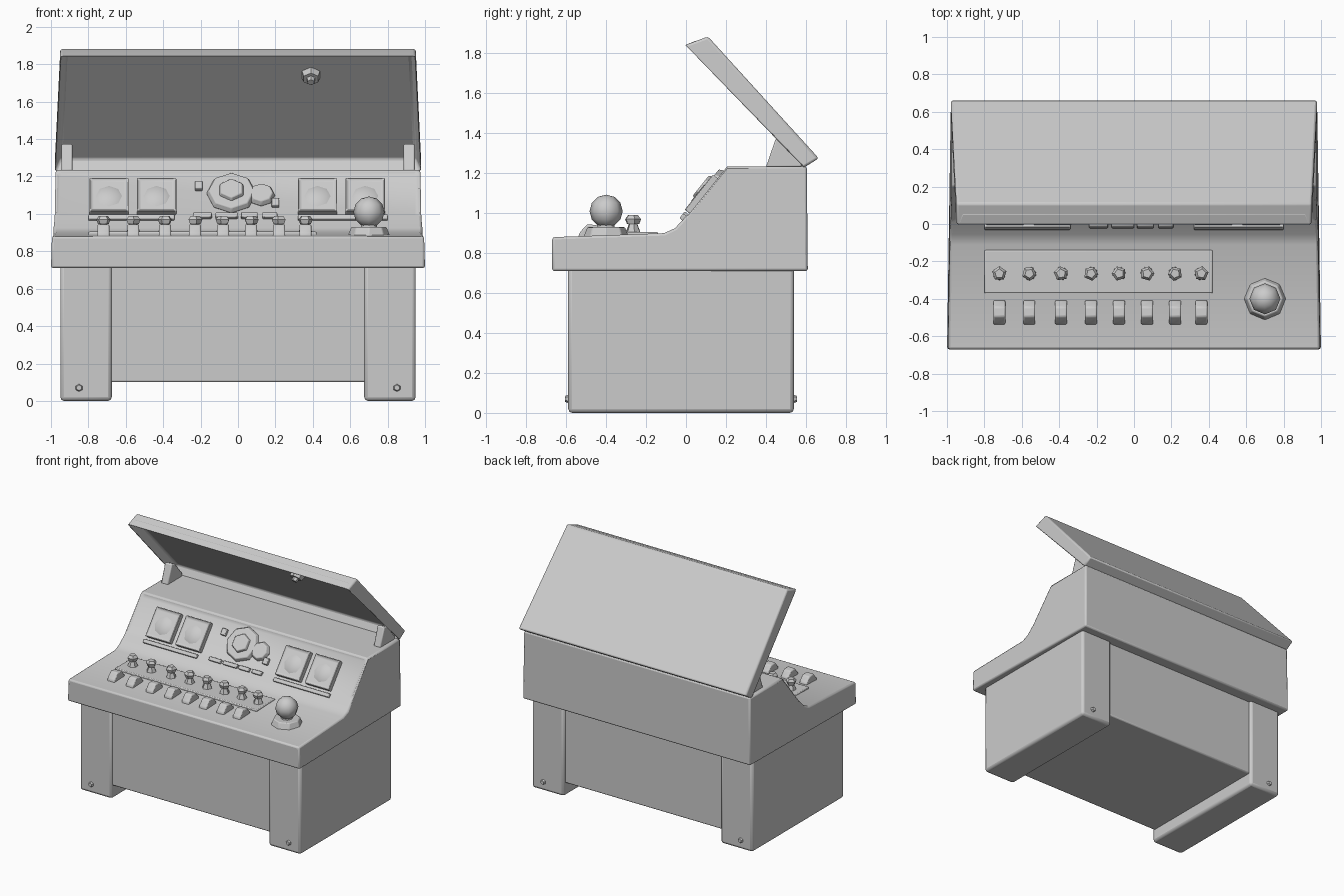
import bpy, bmesh, math
from mathutils import Matrix, Vector

if "Cube" in bpy.data.objects:
    bpy.data.objects.remove(bpy.data.objects["Cube"])

SLOPE = math.atan2(0.25, 0.20)          # tilt of the instrument panel


def finish(name, bm, bevel=0.0, segs=2, angle=35):
    bmesh.ops.recalc_face_normals(bm, faces=bm.faces)
    me = bpy.data.meshes.new(name)
    bm.to_mesh(me)
    bm.free()
    ob = bpy.data.objects.new(name, me)
    bpy.context.collection.objects.link(ob)
    if bevel:
        m = ob.modifiers.new("Bevel", 'BEVEL')
        m.width, m.segments, m.limit_method = bevel, segs, 'ANGLE'
    if angle:
        bpy.ops.object.select_all(action='DESELECT')
        ob.select_set(True)
        bpy.context.view_layer.objects.active = ob
        bpy.ops.object.shade_smooth_by_angle(angle=math.radians(angle))
    return ob


def prism_bm(pts, x0=None, x1=None):
    """Side profile across x; points are (y, z) or (y, z, half width)."""
    bm = bmesh.new()
    ends = []
    for side in (0, 1):
        vs = []
        for p in pts:
            x = (x0, x1)[side] if x0 is not None else (-p[2], p[2])[side]
            vs.append(bm.verts.new((x, p[0], p[1])))
        ends.append(vs)
        bm.faces.new(vs)
    n = len(pts)
    for i in range(n):
        j = (i + 1) % n
        bm.faces.new((ends[0][i], ends[0][j], ends[1][j], ends[1][i]))
    bmesh.ops.recalc_face_normals(bm, faces=bm.faces)
    return bm


def sink_face(bm, normal, width, depth):
    """Inset the face that best matches a direction and push it inwards."""
    bm.normal_update()
    f = max(bm.faces, key=lambda f: (round(f.normal.dot(Vector(normal)), 3), f.calc_area()))
    bmesh.ops.inset_region(bm, faces=[f], thickness=width, depth=0)
    d = f.normal * -depth
    bmesh.ops.translate(bm, verts=list(f.verts), vec=d)


def box_bm(size, mat):
    bm = bmesh.new()
    bmesh.ops.create_cube(bm, size=1, matrix=mat @ Matrix.Diagonal((*size, 1)))
    return bm


def box(name, lo, hi, bevel=0.01):
    c = [(a + b) / 2 for a, b in zip(lo, hi)]
    s = [b - a for a, b in zip(lo, hi)]
    return finish(name, box_bm(s, Matrix.Translation(c)), bevel)


def cone(bm, n, r1, r2, h, mat):
    bmesh.ops.create_cone(bm, cap_ends=True, segments=n, radius1=r1, radius2=r2, depth=h,
                          matrix=mat @ Matrix.Translation((0, 0, h / 2)))


def on_slope(x, z, lift=0.0):
    n = Vector((0, -math.sin(SLOPE), math.cos(SLOPE)))
    p = Vector((x, (z - 0.985) * 0.8, z)) + n * (lift - 0.012)
    return Matrix.Translation(p) @ Matrix.Rotation(SLOPE, 4, 'X')


# Lower cabinet: raised centre between two full-depth pedestals
box("cabinet_centre", (-0.72, -0.575, 0.10), (0.72, 0.52, 0.73))
for s, side in ((-1, "left"), (1, "right")):
    a, b = sorted((s * 0.675, s * 0.95))
    box(f"{side}_pedestal", (a, -0.59, 0.0), (b, 0.54, 0.73), 0.02)
    bm = bmesh.new()
    for y, turn in ((-0.585, 1), (0.535, -1)):
        cone(bm, 6, 0.022, 0.015, 0.02, Matrix.Translation((s * 0.85, y, 0.07))
             @ Matrix.Rotation(turn * math.pi / 2, 4, 'X'))
    finish(f"{side}_bolts", bm)

# Console body with sunken sloping instrument panel
body = prism_bm([(-0.67, 0.71, 1.0), (-0.67, 0.88, 0.995), (-0.11, 0.90, 0.985),
                 (-0.055, 0.925, 0.985), (0.0, 0.985, 0.98), (0.20, 1.235, 0.975),
                 (0.605, 1.235, 0.975), (0.61, 0.71, 0.98)])
sink_face(body, (0, -math.sin(SLOPE), math.cos(SLOPE)), 0.03, 0.012)
finish("console_body", body, 0.012)

# Open lid, hollow underneath
lid = prism_bm([(0.665, 1.275, 0.98), (0.11, 1.885, 0.95), (-0.01, 1.84, 0.95), (0.585, 1.225, 0.98)])
sink_face(lid, (0, -0.72, -0.69), 0.04, 0.07)
finish("lid", lid, 0.012)

# Lid hinges
for s, side in ((-1, "left"), (1, "right")):
    a, b = sorted((s * 0.885, s * 0.945))
    finish(f"{side}_hinge", prism_bm([(0.40, 1.23), (0.45, 1.375), (0.49, 1.365),
                                      (0.58, 1.26), (0.58, 1.23)], a, b), 0.008)

# Lamp under the lid
bm = bmesh.new()
lid_in = Matrix.Translation((0.39, 0.18, 1.745)) @ Matrix.Rotation(math.radians(134), 4, 'X')
cone(bm, 6, 0.055, 0.045, 0.035, lid_in)
cone(bm, 6, 0.03, 0.02, 0.06, lid_in)
finish("lid_lamp", bm)

# Square meters on the slope
for i, x in enumerate((-0.69, -0.435, 0.425, 0.68)):
    bm = box_bm((0.21, 0.225, 0.05), on_slope(x, 1.09, 0.015))
    sink_face(bm, (0, -math.sin(SLOPE), math.cos(SLOPE)), 0.022, 0.012)
    finish(f"meter_{i + 1}", bm, 0.006)
    bm = bmesh.new()
    cone(bm, 8, 0.08, 0.05, 0.018, on_slope(x, 1.085, 0.022))
    finish(f"meter_face_{i + 1}", bm)

# Round gauges in the middle
bm = bmesh.new()
cone(bm, 8, 0.135, 0.12, 0.03, on_slope(-0.035, 1.115))
cone(bm, 6, 0.085, 0.065, 0.05, on_slope(-0.035, 1.115))
cone(bm, 8, 0.075, 0.06, 0.03, on_slope(0.125, 1.105))
finish("centre_gauges", bm, 0.005)

# Label strips and small switches below the meters
for name, x, w in (("left_strip", -0.57, 0.46), ("right_strip", 0.56, 0.48),
                   ("switch_a", -0.19, 0.10), ("switch_b", -0.06, 0.12),
                   ("switch_c", 0.06, 0.09), ("switch_d", 0.17, 0.08)):
    finish(name, box_bm((w, 0.03, 0.04), on_slope(x, 0.985 if "switch" in name else 0.975, 0.012)), 0.005)
for i, z in enumerate((1.15, 1.06)):
    finish(f"side_switch_{i + 1}", box_bm((0.04, 0.05, 0.03), on_slope((-0.21, 0.20)[i], z, 0.01)), 0.005)

# Control deck plate
box("deck_plate", (-0.80, -0.37, 0.87), (0.42, -0.14, 0.905), 0.006)

# Two rows of controls
for i, x in enumerate((-0.72, -0.56, -0.39, -0.23, -0.08, 0.07, 0.22, 0.36)):
    bm = bmesh.new()
    at = Matrix.Translation((x, -0.265, 0.895)) @ Matrix.Rotation(i * 0.7, 4, 'Z')
    cone(bm, 6, 0.04, 0.018, 0.06, at)
    cone(bm, 5, 0.03, 0.04, 0.025, at @ Matrix.Translation((0, 0, 0.05)))
    cone(bm, 5, 0.04, 0.025, 0.02, at @ Matrix.Translation((0, 0, 0.075)))
    finish(f"toggle_{i + 1}", bm)
    finish(f"key_{i + 1}", prism_bm([(-0.54, 0.87), (-0.535, 0.90), (-0.495, 0.945), (-0.445, 0.94),
                                     (-0.41, 0.90), (-0.405, 0.87)], x - 0.032, x + 0.032), 0.008)

# Ball control
bm = bmesh.new()
at = Matrix.Translation((0.70, -0.40, 0.88))
cone(bm, 8, 0.115, 0.095, 0.05, at)
cone(bm, 8, 0.05, 0.04, 0.09, at)
finish("ball_base", bm, 0.006)
bm = bmesh.new()
bmesh.ops.create_uvsphere(bm, u_segments=8, v_segments=6, radius=0.083,
                          matrix=Matrix.Translation((0.70, -0.40, 1.01)))
finish("control_ball", bm, angle=50)
